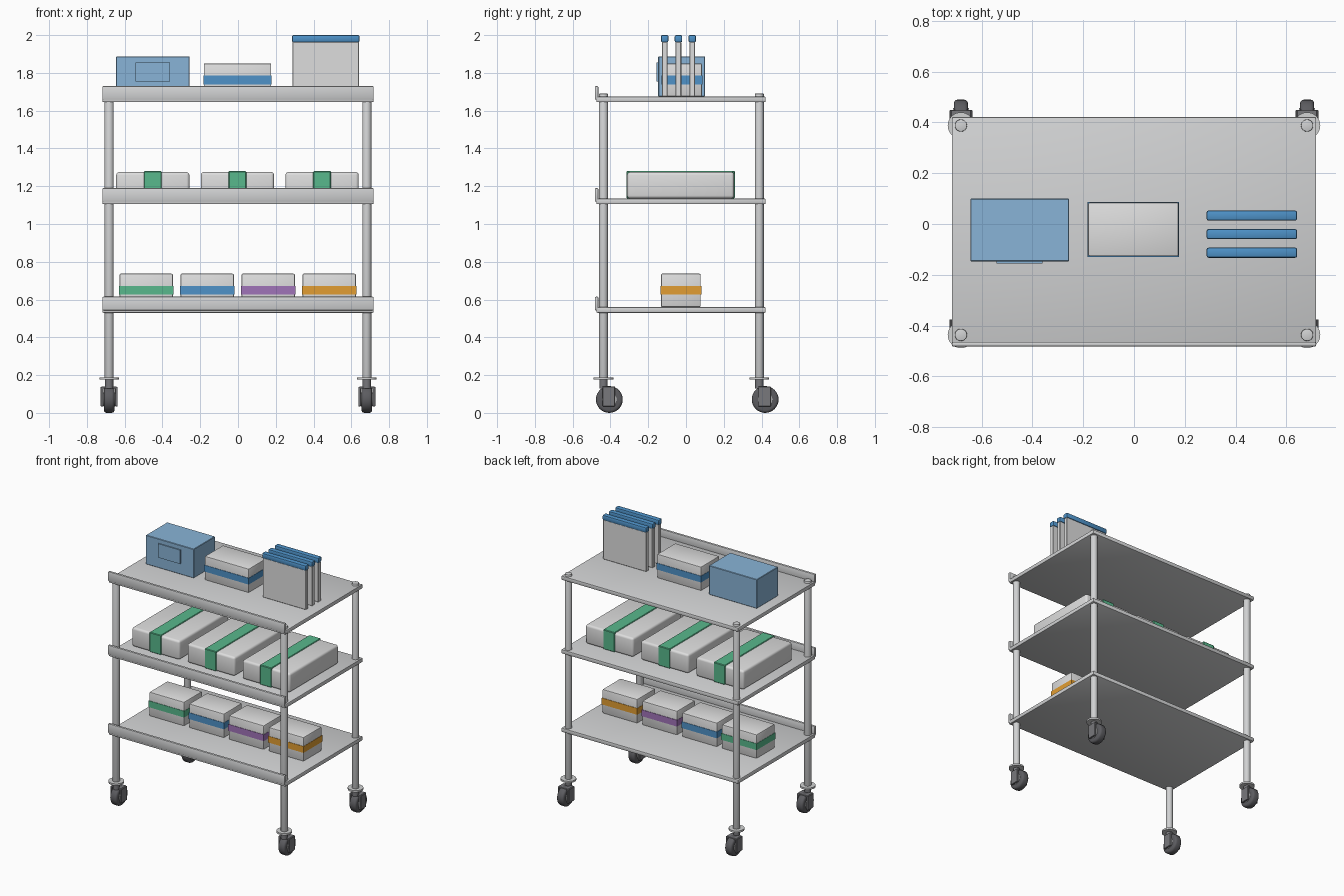
import bpy, math
from mathutils import Vector

if "Cube" in bpy.data.objects:
    bpy.data.objects.remove(bpy.data.objects["Cube"])


def material(name, r, g, b):
    m = bpy.data.materials.new(name)
    lin = lambda c: ((c / 255 + 0.055) / 1.055) ** 2.4
    m.diffuse_color = (lin(r), lin(g), lin(b), 1)
    m.use_nodes = True
    m.node_tree.nodes["Principled BSDF"].inputs["Base Color"].default_value = m.diffuse_color
    return m


METAL = material("light metal", 210, 211, 212)
CARTON = material("pale carton", 222, 222, 222)
RUBBER = material("dark rubber", 92, 92, 96)
FORK = material("fork grey", 120, 120, 124)
BLUE = material("blue", 78, 146, 200)
PALE_BLUE = material("pale blue", 137, 180, 215)
GREEN = material("green", 88, 184, 140)
PURPLE = material("purple", 160, 115, 185)
ORANGE = material("orange", 226, 158, 50)


def finish(ob, name, mat, bevel=0, segments=2):
    ob.name = name
    ob.data.materials.append(mat)
    bpy.ops.object.transform_apply(location=False, rotation=True, scale=True)
    if bevel:
        mod = ob.modifiers.new("rounded edges", 'BEVEL')
        mod.width, mod.segments = bevel, segments
        mod.limit_method = 'ANGLE'
        bpy.ops.object.modifier_apply(modifier=mod.name)
    bpy.ops.object.shade_smooth_by_angle(angle=math.radians(35))
    return ob


def box(name, x, y, z, mat, bevel=0, segments=2):
    """Box from (min, max) pairs along each axis."""
    lo, hi = Vector((x[0], y[0], z[0])), Vector((x[1], y[1], z[1]))
    bpy.ops.mesh.primitive_cube_add(size=1, location=(lo + hi) / 2)
    bpy.context.object.scale = hi - lo
    return finish(bpy.context.object, name, mat, bevel, segments)


def cylinder(name, centre, radius, depth, mat, axis='Z', bevel=0, segments=2):
    rot = (0, math.pi / 2, 0) if axis == 'X' else (0, 0, 0)
    bpy.ops.mesh.primitive_cylinder_add(vertices=32, radius=radius, depth=depth,
                                        location=centre, rotation=rot)
    return finish(bpy.context.object, name, mat, bevel, segments)


# Shelves with a raised front lip
for label, z in (("bottom", 0.53), ("middle", 1.105), ("top", 1.645)):
    box(label + "_shelf", (-0.718, 0.718), (-0.475, 0.422), (z, z + 0.03), METAL, 0.006)
    box(label + "_shelf_lip", (-0.718, 0.718), (-0.483, -0.464), (z + 0.013, z + 0.085), METAL, 0.006)

# Posts and swivel casters
for sx, side in ((-1, "left"), (1, "right")):
    for y, end in ((-0.437, "front"), (0.388, "back")):
        x, tag = sx * 0.682, f"{end}_{side}_"
        wy = y + 0.031
        cylinder(tag + "post", (x, y, 0.9375), 0.024, 1.505, METAL, bevel=0.003)
        cylinder(tag + "caster_plate", (x, y, 0.182), 0.052, 0.013, METAL)
        cylinder(tag + "caster_stem", (x, y, 0.155), 0.022, 0.05, FORK)
        cylinder(tag + "wheel", (x, wy, 0.071), 0.071, 0.056, RUBBER, 'X', 0.015, 3)
        cylinder(tag + "hub", (x, wy, 0.071), 0.038, 0.062, METAL, 'X')
        for s in (-1, 1):
            fx = x + s * 0.038
            box(tag + "fork_arm", (fx - 0.007, fx + 0.007), (wy - 0.036, wy + 0.030),
                (0.035, 0.138), FORK, 0.002, 1)
        box(tag + "fork_bridge", (x - 0.04, x + 0.04), (wy - 0.036, wy + 0.030),
            (0.128, 0.14), FORK, 0.002, 1)

# Small cartons with coloured bands on the bottom shelf
for i, (mat, label) in enumerate(((GREEN, "green"), (BLUE, "blue"),
                                  (PURPLE, "purple"), (ORANGE, "orange"))):
    cx = -0.486 + 0.323 * i
    box(label + "_band_carton", (cx - 0.142, cx + 0.142), (-0.133, 0.078), (0.56, 0.737), CARTON, 0.008)
    box(label + "_band", (cx - 0.144, cx + 0.144), (-0.136, 0.081), (0.626, 0.673), mat)

# Long packs with green straps on the middle shelf
for i in range(3):
    cx = -0.451 + 0.448 * i
    box("long_pack", (cx - 0.194, cx + 0.194), (-0.312, 0.255), (1.135, 1.275), CARTON, 0.016, 3)
    box("green_strap", (cx - 0.047, cx + 0.047), (-0.316, 0.259), (1.136, 1.28), GREEN, 0.004, 1)

# Blue case with a raised front label panel
box("blue_case", (-0.645, -0.256), (-0.147, 0.1), (1.675, 1.888), PALE_BLUE, 0.003, 1)
box("case_panel", (-0.542, -0.361), (-0.155, -0.146), (1.754, 1.856), PALE_BLUE)

# Carton with a blue band
box("banded_carton", (-0.181, 0.176), (-0.127, 0.084), (1.675, 1.85), CARTON, 0.006)
box("carton_band", (-0.183, 0.178), (-0.13, 0.087), (1.738, 1.785), BLUE)

# Upright folders with blue tops
for i in range(3):
    cy = -0.113 + 0.073 * i
    box("folder", (0.289, 0.64), (cy - 0.015, cy + 0.015), (1.675, 1.965), CARTON, 0.003, 1)
    box("folder_top", (0.286, 0.643), (cy - 0.02, cy + 0.02), (1.962, 2.0), BLUE, 0.008)
